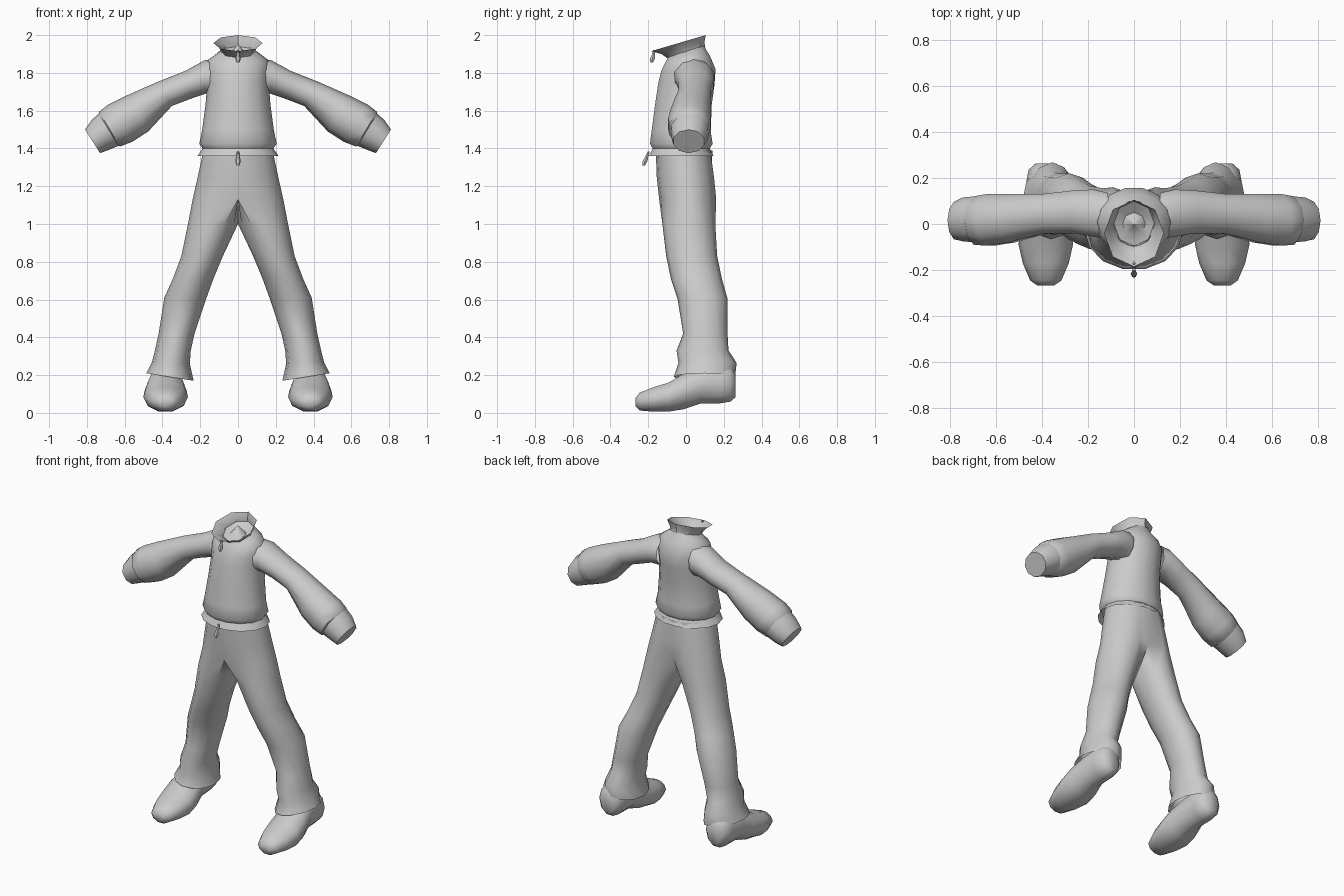
import bpy, bmesh
from math import sin, cos, pi, radians
from mathutils import Vector

if "Cube" in bpy.data.objects:
    bpy.data.objects.remove(bpy.data.objects["Cube"])


def finish(name, rings, cap_start=False, cap_end=False, mirror=False, angle=50):
    """Skin a list of equal-length point rings into a smooth-shaded object."""
    bm = bmesh.new()
    loops = [[bm.verts.new(p) for p in r] for r in rings]
    n = len(loops[0])
    for a, b in zip(loops, loops[1:]):
        for i in range(n):
            j = (i + 1) % n
            quad = (a[i], a[j], b[j], b[i])
            # leave out walls lying on the mirror plane
            if mirror and all(abs(v.co.x) < 1e-4 for v in quad):
                continue
            bm.faces.new(quad)
    if cap_start:
        bm.faces.new(loops[0][::-1])
    if cap_end:
        bm.faces.new(loops[-1])
    bmesh.ops.recalc_face_normals(bm, faces=bm.faces)
    me = bpy.data.meshes.new(name)
    bm.to_mesh(me)
    bm.free()
    ob = bpy.data.objects.new(name, me)
    bpy.context.collection.objects.link(ob)
    if mirror:
        m = ob.modifiers.new("Mirror", 'MIRROR')
        m.use_clip = True
        m.merge_threshold = 0.004
    bpy.ops.object.select_all(action='DESELECT')
    ob.select_set(True)
    bpy.context.view_layer.objects.active = ob
    bpy.ops.object.shade_smooth_by_angle(angle=radians(angle))
    return ob


def oval(c, u, v, n):
    c, u, v = Vector(c), Vector(u), Vector(v)
    return [c + u * cos(2 * pi * i / n) + v * sin(2 * pi * i / n) for i in range(n)]


def level(z_front, z_back, rx, y0, y1, n):
    """Ring around the body, given its front and back depth and height."""
    return oval((0, (y0 + y1) / 2, (z_front + z_back) / 2), (rx, 0, 0),
                (0, (y1 - y0) / 2, (z_back - z_front) / 2), n)


# Jacket body, from flared hem to neck
body = [(1.36, 1.36, .215, -.20, .15), (1.40, 1.40, .187, -.18, .13),
        (1.425, 1.425, .205, -.195, .145), (1.50, 1.49, .19, -.185, .135),
        (1.63, 1.63, .172, -.168, .14), (1.75, 1.74, .163, -.15, .155),
        (1.81, 1.82, .168, -.135, .16), (1.85, 1.89, .158, -.115, .13),
        (1.875, 1.925, .115, -.10, .108), (1.885, 1.945, .088, -.095, .10)]
finish("jacket_body", [level(*r, 14) for r in body])

# Flared standing collar, low at the front
collar = [(1.875, 1.94, .088, -.095, .10), (1.90, 1.965, .10, -.13, .098),
          (1.915, 2.0, .13, -.185, .105)]
finish("collar", [level(*r, 8) for r in collar], angle=40)

# Closed neck opening with a small peak inside
finish("neck_lining", [level(1.88, 1.94, .088, -.095, .10, 8),
                       level(1.89, 1.90, .05, -.05, .05, 8),
                       level(1.95, 1.95, .002, -.002, .002, 8)], cap_end=True)


# Sleeves and cuffs: each ring from top (x, z), bottom (x, z), front and back y
def arm_ring(xt, zt, xb, zb, y0, y1):
    return oval(((xt + xb) / 2, (y0 + y1) / 2, (zt + zb) / 2),
                ((xt - xb) / 2, 0, (zt - zb) / 2), (0, (y1 - y0) / 2, 0), 10)


sleeve = [(.11, 1.88, .12, 1.68, -.07, .14), (.18, 1.865, .17, 1.69, -.06, .155),
          (.28, 1.81, .245, 1.665, -.045, .15), (.42, 1.755, .35, 1.625, -.045, .135),
          (.59, 1.68, .475, 1.49, -.085, .135), (.69, 1.63, .56, 1.435, -.10, .135),
          (.735, 1.595, .625, 1.41, -.095, .125), (.74, 1.575, .645, 1.42, -.07, .11)]
finish("sleeve", [arm_ring(*r) for r in sleeve], mirror=True)
cuff = [(.725, 1.595, .63, 1.415, -.085, .125), (.775, 1.55, .685, 1.392, -.08, .12),
        (.81, 1.50, .73, 1.375, -.07, .10)]
finish("cuff", [arm_ring(*r) for r in cuff], cap_end=True, mirror=True)


# Trousers: half-oval hip rings that turn into a round leg below the crotch
def hip_ring(z, w, y0, y1, notch):
    cy, ry = (y0 + y1) / 2, (y1 - y0) / 2
    pts = [Vector((w * cos(a), cy + ry * sin(a), z))
           for a in (-pi / 2 + pi * k / 8 for k in range(9))]
    pts[0].x = pts[8].x = 0
    pts[8].y -= notch
    return pts + [pts[8].lerp(pts[0], t) for t in (.25, .5, .75)]


def leg_ring(zi, zo, xi, xo, y0, y1):
    cx, rx, cy, ry = (xi + xo) / 2, (xo - xi) / 2, (y0 + y1) / 2, (y1 - y0) / 2
    return [Vector((cx + rx * cos(a), cy + ry * sin(a),
                    (zi + zo) / 2 + (zo - zi) / 2 * cos(a)))
            for a in (radians(-120 + 30 * k) for k in range(12))]


hips = [(1.39, .183, -.16, .14, 0), (1.25, .213, -.155, .16, .025),
        (1.13, .24, -.142, .172, .045)]
legs = [(1.0, 1.0, .001, .265, -.125, .155), (.83, .83, .08, .30, -.105, .165),
        (.71, .71, .13, .345, -.08, .19), (.60, .61, .17, .39, -.045, .22),
        (.42, .42, .23, .42, -.015, .22), (.33, .33, .25, .44, -.05, .225),
        (.26, .27, .255, .455, -.04, .268), (.17, .21, .235, .485, -.065, .26)]
finish("trousers", [hip_ring(*r) for r in hips] + [leg_ring(*r) for r in legs],
       mirror=True, angle=60)

# Shoes, lofted from toe to heel: y, half width, sole z, top z
shoe = [(-.268, .035, .035, .08), (-.245, .068, .01, .11), (-.17, .10, .003, .14),
        (-.09, .118, .003, .165), (-.01, .112, .015, .215), (.08, .088, .045, .26),
        (.18, .085, .045, .27), (.235, .075, .055, .25), (.262, .045, .08, .21)]
finish("shoe", [oval((.383, y, (a + b) / 2), (w, 0, 0), (0, 0, (b - a) / 2), 10)
                for y, w, a, b in shoe], True, True, mirror=True)


# Zip pulls at collar and hem
def zip_pull(name, top, bottom):
    top, bottom = Vector(top), Vector(bottom)
    finish(name, [oval(top.lerp(bottom, t), (r, 0, 0), (0, r, 0), 6)
                  for t, r in ((0, .006), (.35, .009), (.7, .015), (1, .008))],
           True, True)


zip_pull("collar_zip_pull", (0, -.168, 1.92), (0, -.182, 1.855))
zip_pull("hem_zip_pull", (0, -.197, 1.385), (0, -.225, 1.31))
